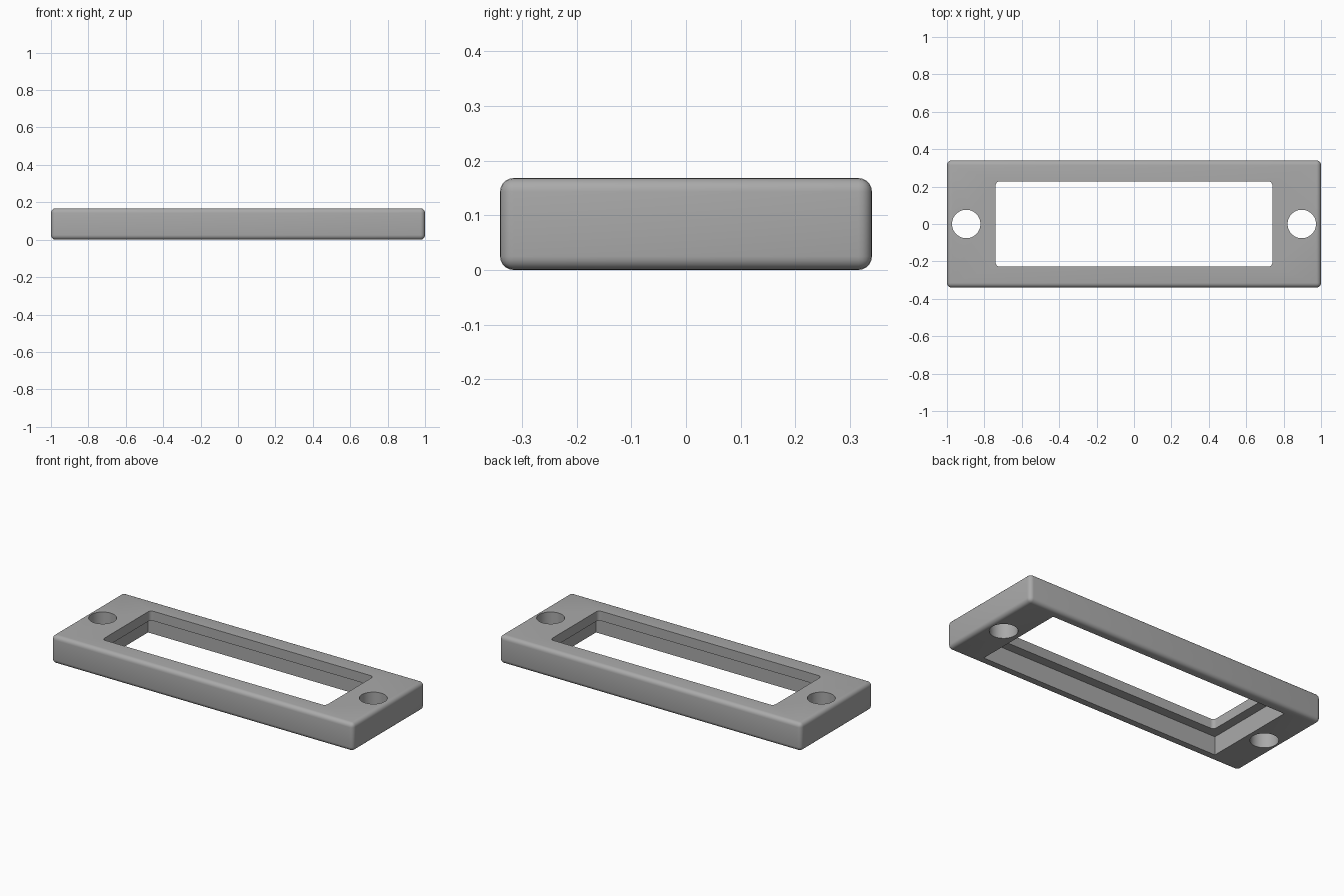
import bpy
import bmesh
import math
from mathutils import Matrix

cube = bpy.data.objects.get("Cube")
if cube:
    bpy.data.objects.remove(cube, do_unlink=True)

HEIGHT = 0.168
LEDGE_Z = 0.11
HOLE_X, HOLE_R = 0.897, 0.076


def add_object(name, bm):
    bmesh.ops.recalc_face_normals(bm, faces=bm.faces)
    mesh = bpy.data.meshes.new(name)
    bm.to_mesh(mesh)
    bm.free()
    obj = bpy.data.objects.new(name, mesh)
    bpy.context.collection.objects.link(obj)
    return obj


def block(name, half_x, half_y, z0, z1, radius=0.0, upright_only=False):
    """Box between two heights, with optional rounded edges."""
    bm = bmesh.new()
    bmesh.ops.create_cube(bm, size=1)
    for v in bm.verts:
        v.co = (v.co.x * 2 * half_x, v.co.y * 2 * half_y, z0 + (v.co.z + 0.5) * (z1 - z0))
    if radius:
        edges = [e for e in bm.edges if not upright_only
                 or abs(e.verts[0].co.z - e.verts[1].co.z) > 0.01]
        bmesh.ops.bevel(bm, geom=edges, offset=radius, segments=5,
                        profile=0.5, affect='EDGES')
    return add_object(name, bm)


def hole(name, x):
    bm = bmesh.new()
    bmesh.ops.create_cone(bm, cap_ends=True, segments=48, radius1=HOLE_R, radius2=HOLE_R,
                          depth=1, matrix=Matrix.Translation((x, 0, 0)))
    return add_object(name, bm)


# Rounded outer body
frame = block("bezel_frame", 1.0, 0.34, 0, HEIGHT, 0.025)

# Window, wider recess beneath it, and the two screw holes
cutters = [
    block("window_cutter", 0.74, 0.228, -0.2, 0.4, 0.022, True),
    block("recess_cutter", 0.795, 0.284, -0.2, LEDGE_Z),
    hole("left_hole_cutter", HOLE_X),
    hole("right_hole_cutter", -HOLE_X),
]
bpy.context.view_layer.objects.active = frame
for cutter in cutters:
    mod = frame.modifiers.new(cutter.name, 'BOOLEAN')
    mod.operation = 'DIFFERENCE'
    mod.solver = 'EXACT'
    mod.object = cutter
    bpy.ops.object.modifier_apply(modifier=mod.name)
    bpy.data.objects.remove(cutter, do_unlink=True)

# Plain grey finish
grey = bpy.data.materials.new("plain_grey")
grey.use_nodes = True
colour = (0.4, 0.4, 0.4, 1)
grey.diffuse_color = colour
grey.node_tree.nodes["Principled BSDF"].inputs["Base Color"].default_value = colour
frame.data.materials.clear()
frame.data.materials.append(grey)

bpy.ops.object.select_all(action='DESELECT')
frame.select_set(True)
bpy.ops.object.shade_smooth_by_angle(angle=math.radians(30))
